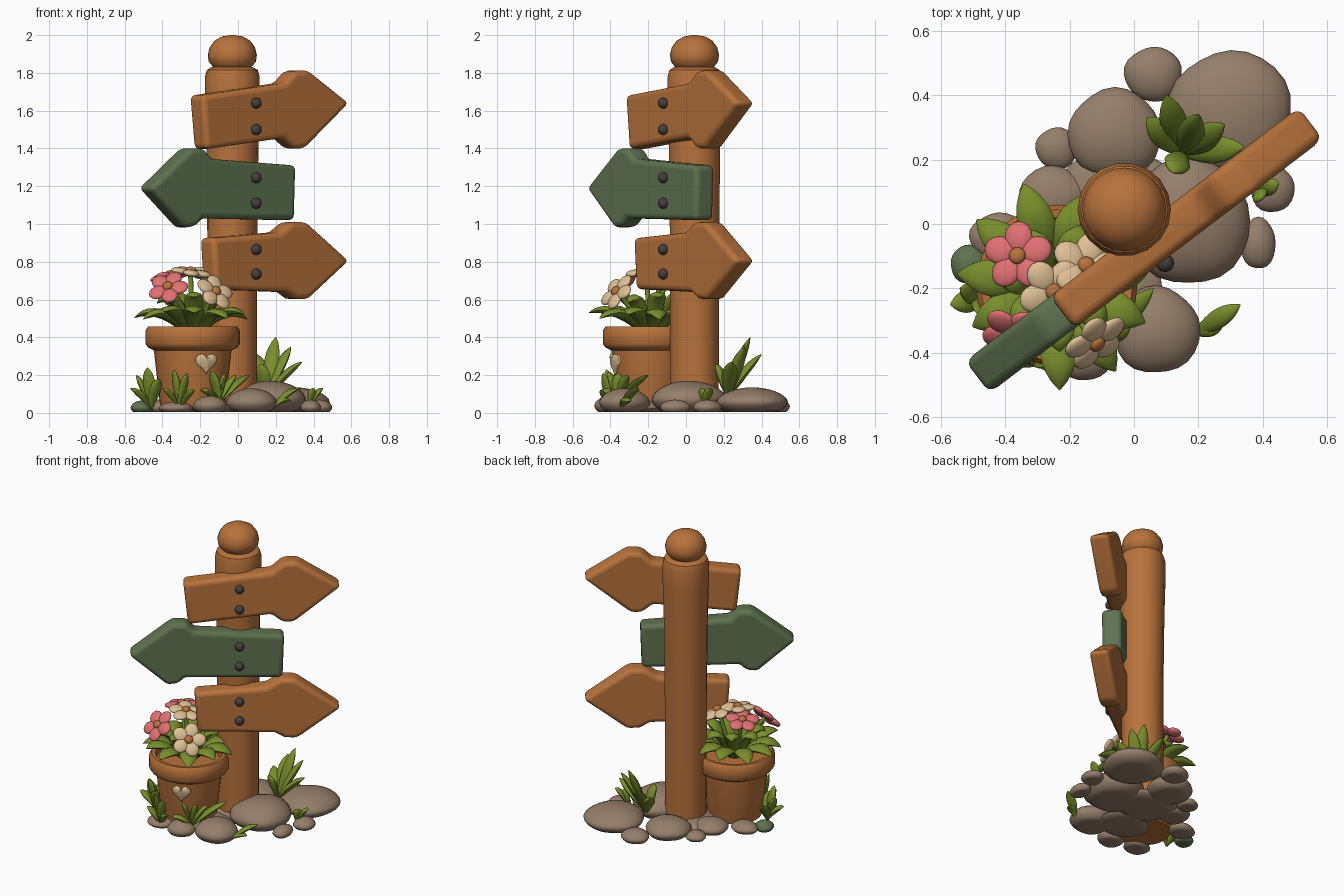
import bpy, bmesh, math, random
from mathutils import Vector, Matrix

random.seed(4)
if "Cube" in bpy.data.objects:
    bpy.data.objects.remove(bpy.data.objects["Cube"])


def material(name, *rgb):
    m = bpy.data.materials.new(name)
    m.diffuse_color = (*rgb, 1)
    m.use_nodes = True
    node = m.node_tree.nodes["Principled BSDF"]
    node.inputs["Base Color"].default_value = (*rgb, 1)
    node.inputs["Roughness"].default_value = 0.8
    return m


WOOD = material("orange wood", .48, .17, .045)
GREEN = material("sage green", .115, .17, .08)
LEAF = material("leaf green", .19, .27, .025)
STONE = material("warm stone", .30, .21, .145)
PINK = material("petal pink", .75, .16, .17)
CREAM = material("petal cream", .74, .53, .30)
IRON = material("dark iron", .06, .05, .046)


def finish(name, bm, mat, angle=60, bevel=0):
    bmesh.ops.recalc_face_normals(bm, faces=bm.faces)
    mesh = bpy.data.meshes.new(name)
    bm.to_mesh(mesh)
    bm.free()
    mesh.materials.append(mat)
    ob = bpy.data.objects.new(name, mesh)
    bpy.context.collection.objects.link(ob)
    if bevel:
        mod = ob.modifiers.new("soft edges", "BEVEL")
        mod.width, mod.segments, mod.limit_method = bevel, 4, "ANGLE"
    bpy.ops.object.select_all(action="DESELECT")
    ob.select_set(True)
    bpy.context.view_layer.objects.active = ob
    bpy.ops.object.shade_smooth_by_angle(angle=math.radians(angle))
    return ob


def loft(bm, rings):
    """Skin a list of equal-length point rings and cap both ends."""
    loops = [[bm.verts.new(p) for p in ring] for ring in rings]
    n = len(loops[0])
    for a, b in zip(loops, loops[1:]):
        for i in range(n):
            bm.faces.new((a[i], a[(i + 1) % n], b[(i + 1) % n], b[i]))
    bm.faces.new(loops[0])
    bm.faces.new(loops[-1])


def lathe(name, centre, profile, mat, sides=32, angle=40):
    bm = bmesh.new()
    turns = [math.tau * i / sides for i in range(sides)]
    loft(bm, [[(centre[0] + r * math.cos(t), centre[1] + r * math.sin(t), z)
               for t in turns] for r, z in profile])
    return finish(name, bm, mat, angle)


def blob(bm, matrix, detail=16):
    bmesh.ops.create_uvsphere(bm, u_segments=detail, v_segments=detail // 2 + 2,
                              radius=1, matrix=matrix)


def sweep(bm, base, mid, tip, width, thick, leafy=True):
    """Flattened tube along a bent path; leafy ones swell in the middle."""
    base, mid, tip = Vector(base), Vector(mid), Vector(tip)
    side = (tip - base).cross(Vector((0, 0, 1)))
    side = side.normalized() if side.length > .01 else Vector((1, 0, 0))
    rings = []
    for i in range(11):
        t = i / 10
        p = base * (1 - t) ** 2 + mid * 2 * t * (1 - t) + tip * t * t
        d = ((mid - base) * (1 - t) + (tip - mid) * t).normalized()
        up = side.cross(d)
        s = max(.06, math.sin(math.pi * (.1 + .9 * t) ** 1.25) ** .75) if leafy else 1
        rings.append([p + side * math.cos(a) * width * s + up * math.sin(a) * thick * s
                      for a in (math.tau * k / 10 for k in range(10))])
    loft(bm, rings)


def grass(name, base, tips, width=.04):
    bm = bmesh.new()
    base = Vector(base)
    for tip in map(Vector, tips):
        mid = base.lerp(tip, .5) + Vector((0, 0, .04))
        sweep(bm, base, mid, tip, width, width * .5)
    finish(name, bm, LEAF)


# Post with rounded finial
POST = Vector((-.03, .045, 0))
lathe("post", POST, [(.13, .01), (.132, .9), (.138, 1.4), (.145, 1.66), (.145, 1.78),
                     (.135, 1.815), (.11, 1.83)], WOOD, 18)
lathe("post_finial", POST, [(.08, 1.81), (.105, 1.835), (.125, 1.86), (.13, 1.895), (.12, 1.935),
                            (.095, 1.97), (.055, 1.993), (.01, 2.0)], WOOD, 24, 80)

# Arrow boards, drawn as (along, height) outlines on the slanted plane
ALONG = Vector((.796, .606, 0))
OUT = Vector((.606, -.796, 0))
boards = {
    "top_board": (WOOD, [(-.35, 1.68), (.20, 1.745), (.27, 1.81), (.36, 1.815), (.635, 1.64),
                         (.34, 1.40), (.27, 1.40), (.20, 1.455), (-.32, 1.395)]),
    "middle_board": (GREEN, [(.28, 1.31), (-.28, 1.345), (-.33, 1.40), (-.42, 1.40), (-.69, 1.19),
                             (-.45, .98), (-.38, .99), (-.34, 1.03), (.27, 1.02)]),
    "bottom_board": (WOOD, [(-.28, .925), (.17, .955), (.25, 1.01), (.35, 1.01), (.635, .805),
                            (.36, .60), (.28, .605), (.22, .64), (-.26, .655)]),
}
for name, (mat, outline) in boards.items():
    bm = bmesh.new()
    loft(bm, [[POST + ALONG * u + OUT * w + Vector((0, 0, z)) for u, z in outline]
              for w in (.075, .2)])
    finish(name, bm, mat, 50, .028)

# Iron nails, two per board
bm = bmesh.new()
for z in (1.64, 1.5, 1.245, 1.11, .865, .735):
    blob(bm, Matrix.Translation(POST + OUT * .208 + Vector((0, 0, z))) @ Matrix.Scale(.029, 4), 12)
finish("board_nails", bm, IRON)

# Flower pot with thick rim
POT = Vector((-.24, -.19, 0))
lathe("flower_pot", POT, [(.165, .02), (.175, .06), (.205, .33), (.235, .345), (.25, .365),
                          (.25, .435), (.235, .458), (.21, .455), (.2, .42)], WOOD, 32, 50)

# Heart badge on the pot
bm = bmesh.new()
facing = Vector((.36, -.93, 0)).normalized()
across = Vector((-facing.y, facing.x, 0))
heart = []
for i in range(28):
    t = math.tau * i / 28
    x = math.sin(t) ** 3 * .06
    z = (13 * math.cos(t) - 5 * math.cos(2 * t) - 2 * math.cos(3 * t) - math.cos(4 * t)) * .0037
    heart.append((x, z + .268))
loft(bm, [[POT + across * x * s + Vector((0, 0, .26 + (z - .26) * s))
           + facing * (math.sqrt((.17 + (z - .02) * .115) ** 2 - x * x) + d) for x, z in heart]
          for d, s in ((-.02, 1), (.01, 1), (.018, .8))])
finish("pot_heart", bm, CREAM, 50)

# Pot foliage: a low outer ring and a shorter upright inner ring
bm = bmesh.new()
for count, reach, rise, width in ((11, .32, .52, .058), (7, .2, .60, .05)):
    for i in range(count):
        a = math.tau * (i + .3) / count
        d = Vector((math.cos(a), math.sin(a), 0))
        r = reach * random.uniform(.88, 1.04)
        sweep(bm, POT + d * .04 + Vector((0, 0, .42)),
              POT + d * r * .6 + Vector((0, 0, rise + .07)),
              POT + d * r + Vector((0, 0, rise + random.uniform(-.03, .02))), width, .024)
finish("pot_leaves", bm, LEAF)

# Flowers: stem, five petals and a domed centre
flowers = [("left_pink", PINK, (-.37, -.34, .665), (-.2, -.7, .65)),
           ("front_cream", CREAM, (-.12, -.365, .64), (.5, -.65, .55)),
           ("back_pink", PINK, (-.36, -.1, .725), (-.2, .15, 1)),
           ("upper_cream", CREAM, (-.25, -.21, .745), (.15, -.1, 1)),
           ("rear_cream", CREAM, (-.15, -.13, .73), (.2, .3, 1))]
for name, mat, pos, normal in flowers:
    pos, normal = Vector(pos), Vector(normal).normalized()
    frame = Matrix.Translation(pos) @ normal.to_track_quat("Z", "Y").to_matrix().to_4x4()
    bm = bmesh.new()
    for i in range(5):
        blob(bm, frame @ Matrix.Rotation(math.tau * i / 5, 4, "Z")
             @ Matrix.Translation((.06, 0, 0)) @ Matrix.Diagonal((.05, .044, .019, 1)))
    finish(name + "_petals", bm, mat)
    bm = bmesh.new()
    blob(bm, frame @ Matrix.Translation((0, 0, .012)) @ Matrix.Diagonal((.027, .027, .018, 1)), 12)
    finish(name + "_centre", bm, WOOD)
    bm = bmesh.new()
    start = POT.lerp(pos, .25)
    start.z = .43
    sweep(bm, start, start.lerp(pos, .5) + Vector((0, 0, .04)), pos - normal * .01, .013, .013, False)
    finish(name + "_stem", bm, LEAF)

# Ground stones: x, y, x radius, y radius, height
stones = [(.30, .35, .19, .19, .135), (-.06, .28, .145, .14, .12), (.06, .465, .09, .085, .08),
          (-.24, .235, .065, .065, .06), (.17, .01, .19, .20, .17), (.43, .11, .068, .075, .07),
          (.385, -.06, .055, .08, .07), (.07, -.33, .135, .135, .13), (-.15, -.405, .09, .08, .09),
          (-.25, .08, .11, .1, .09), (-.42, -.04, .09, .075, .07), (-.33, -.37, .09, .075, .06),
          (-.05, .06, .2, .18, .08), (-.08, -.2, .17, .15, .06)]


def stone(name, x, y, rx, ry, h, mat):
    bm = bmesh.new()
    blob(bm, Matrix.Identity(4), 24)
    turn = random.uniform(0, 6)
    for v in bm.verts:
        a = math.atan2(v.co.y, v.co.x)
        k = 1 + .025 * math.sin(3 * a + turn) + .015 * math.sin(5 * a)
        z = math.copysign(abs(v.co.z) ** 1.15, v.co.z)
        v.co = (x + v.co.x * rx * k, y + v.co.y * ry * k, max(.004, h * (.42 + .58 * z)))
    finish(name, bm, mat)


for i, s in enumerate(stones):
    stone(f"stone_{i + 1}", *s, STONE)
stone("mossy_stone", -.51, -.125, .06, .06, .065, GREEN)

# Grass tufts around the base
grass("back_grass", (.15, .22, .08),
      [(.2, .34, .40), (.1, .4, .31), (.28, .31, .35), (.34, .24, .27), (.04, .33, .24), (.12, .16, .26)], .042)
grass("left_grass", (-.46, -.23, .02),
      [(-.57, -.25, .13), (-.54, -.2, .2), (-.48, -.28, .24), (-.42, -.3, .18), (-.5, -.12, .16)], .035)
grass("front_grass", (-.31, -.4, .02),
      [(-.4, -.42, .13), (-.34, -.42, .23), (-.27, -.44, .21), (-.23, -.45, .12)], .03)
grass("middle_grass", (-.1, -.36, .05),
      [(-.2, -.44, .12), (-.14, -.41, .22), (-.07, -.36, .21), (-.01, -.31, .2), (.06, -.2, .2)], .032)
grass("right_grass", (.19, -.34, .03), [(.33, -.25, .13), (.28, -.3, .06)], .03)
grass("side_grass", (.38, .1, .03), [(.45, .13, .13), (.4, .08, .13)], .028)
